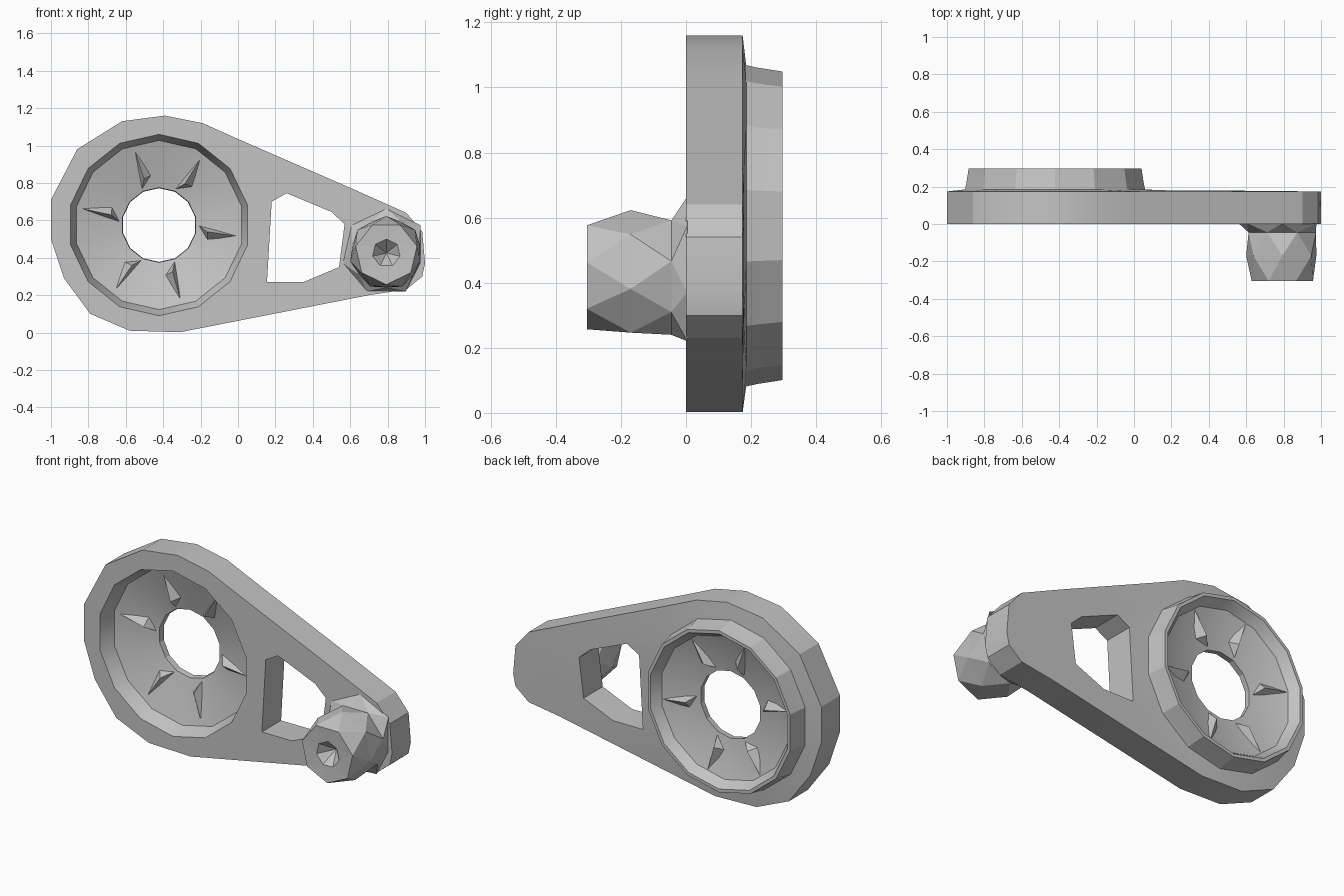
import bpy, bmesh, math
from mathutils import Vector

cube = bpy.data.objects.get("Cube")
if cube:
    bpy.data.objects.remove(cube, do_unlink=True)

grey = bpy.data.materials.new("plain grey")
grey.use_nodes = True
COLOUR = (0.55, 0.55, 0.55, 1)
grey.diffuse_color = COLOUR
grey.node_tree.nodes["Principled BSDF"].inputs["Base Color"].default_value = COLOUR

HUB = (-0.422, 0.575)
SIDES = 14


def finish(bm, name, smooth=True):
    bmesh.ops.recalc_face_normals(bm, faces=bm.faces)
    mesh = bpy.data.meshes.new(name)
    bm.to_mesh(mesh)
    bm.free()
    mesh.materials.append(grey)
    ob = bpy.data.objects.new(name, mesh)
    bpy.context.collection.objects.link(ob)
    if smooth:
        bpy.ops.object.select_all(action='DESELECT')
        ob.select_set(True)
        bpy.context.view_layer.objects.active = ob
        bpy.ops.object.shade_smooth_by_angle(angle=math.radians(25))
    return ob


def circle(centre, r, n, turn=math.pi / 2):
    steps = [turn + math.tau * i / n for i in range(n)]
    return [(centre[0] + r * math.cos(a), centre[1] + r * math.sin(a)) for a in steps]


# Lever plate with the hub opening and the window; the back rises slightly to the hub
outline = [(-1, .71), (-.86, .98), (-.62, 1.13), (-.39, 1.16), (-.19, 1.12), (0, 1.035),
           (.62, .765), (.9, .64), (.985, .54), (1, .37), (.985, .3), (.9, .23), (.7, .2),
           (-.31, .002), (-.58, .01), (-.79, .1), (-.93, .29), (-1, .5)]
window = [(.18, .7), (.26, .745), (.5, .645), (.57, .58), (.54, .35), (.35, .27), (.155, .27)]
opening = circle(HUB, .485, SIDES)

bm = bmesh.new()
layers = []
for depths in ((0, 0, 0), (.174, .178, .186)):
    loops, edges = [], []
    for shape, y in zip((outline, window, opening), depths):
        vs = [bm.verts.new((x, y, z)) for x, z in shape]
        edges += [bm.edges.new((vs[i - 1], vs[i])) for i in range(len(vs))]
        loops.append(vs)
    bmesh.ops.triangle_fill(bm, use_beauty=True, use_dissolve=False, edges=edges,
                            normal=Vector((0, -1, 0)))
    layers.append(loops)
for a, b in list(zip(*layers))[:2]:
    for i in range(len(a)):
        bm.faces.new((a[i - 1], a[i], b[i], b[i - 1]))
finish(bm, "lever_plate")

# Dished hub: stepped front recess, shallow web around the bore, raised rim at the back
profile = [(.485, 0), (.452, .085), (.33, .122), (.2, .155), (.197, .19), (.33, .212),
           (.42, .242), (.455, .297), (.474, .297), (.486, .22), (.494, .183)]
bm = bmesh.new()
rings = [[bm.verts.new((x, y, z)) for x, z in circle(HUB, r, SIDES)] for r, y in profile]
for a, b in zip(rings, rings[1:]):
    for i in range(SIDES):
        bm.faces.new((a[i - 1], a[i], b[i], b[i - 1]))
finish(bm, "hub_ring")

# Radial wedges standing on both sides of the web, starting at the bore
bm = bmesh.new()
for degrees in (168, 108, 58, -8, -74, 236):
    a = math.radians(degrees)
    out, side = Vector((math.cos(a), 0, math.sin(a))), Vector((-math.sin(a), 0, math.cos(a)))
    mid = Vector((HUB[0], 0, HUB[1]))
    for inner, outer, peak in ((.16, .095, .09), (.185, .24, .245)):
        base = [mid + out * .205 + side * .03 + Vector((0, inner, 0)),
                mid + out * .27 - side * .06 + Vector((0, inner, 0)),
                mid + out * .42 + Vector((0, outer, 0)),
                mid + out * .26 + Vector((0, peak, 0))]
        vs = [bm.verts.new(p) for p in base]
        for i, j, k in ((0, 1, 2), (0, 1, 3), (1, 2, 3), (0, 2, 3)):
            bm.faces.new((vs[i], vs[j], vs[k]))
finish(bm, "web_wedges", smooth=False)

# Faceted handle knob with a flared foot and a small pit in its end
KNOB = (.793, .425)
N = 7
bm = bmesh.new()
rings = []
for k, (r, y) in enumerate([(.24, .004), (.185, -.045), (.198, -.17), (.168, -.305), (.075, -.3)]):
    points = circle(KNOB, r, N, math.pi / 2 + (k % 2) * math.pi / N)
    rings.append([bm.verts.new((min(x, .975), y, max(z, .22))) for x, z in points])
for k, (a, b) in enumerate(zip(rings, rings[1:])):
    for i in range(N):
        j = (i + 1) % N
        if k % 2 == 0:
            bm.faces.new((a[i], a[j], b[i]))
            bm.faces.new((b[i], a[j], b[j]))
        else:
            bm.faces.new((a[i], a[j], b[j]))
            bm.faces.new((b[i], a[i], b[j]))
pit = bm.verts.new((KNOB[0], -.22, KNOB[1]))
for i in range(N):
    bm.faces.new((rings[-1][i - 1], rings[-1][i], pit))
finish(bm, "handle_knob", smooth=False)
